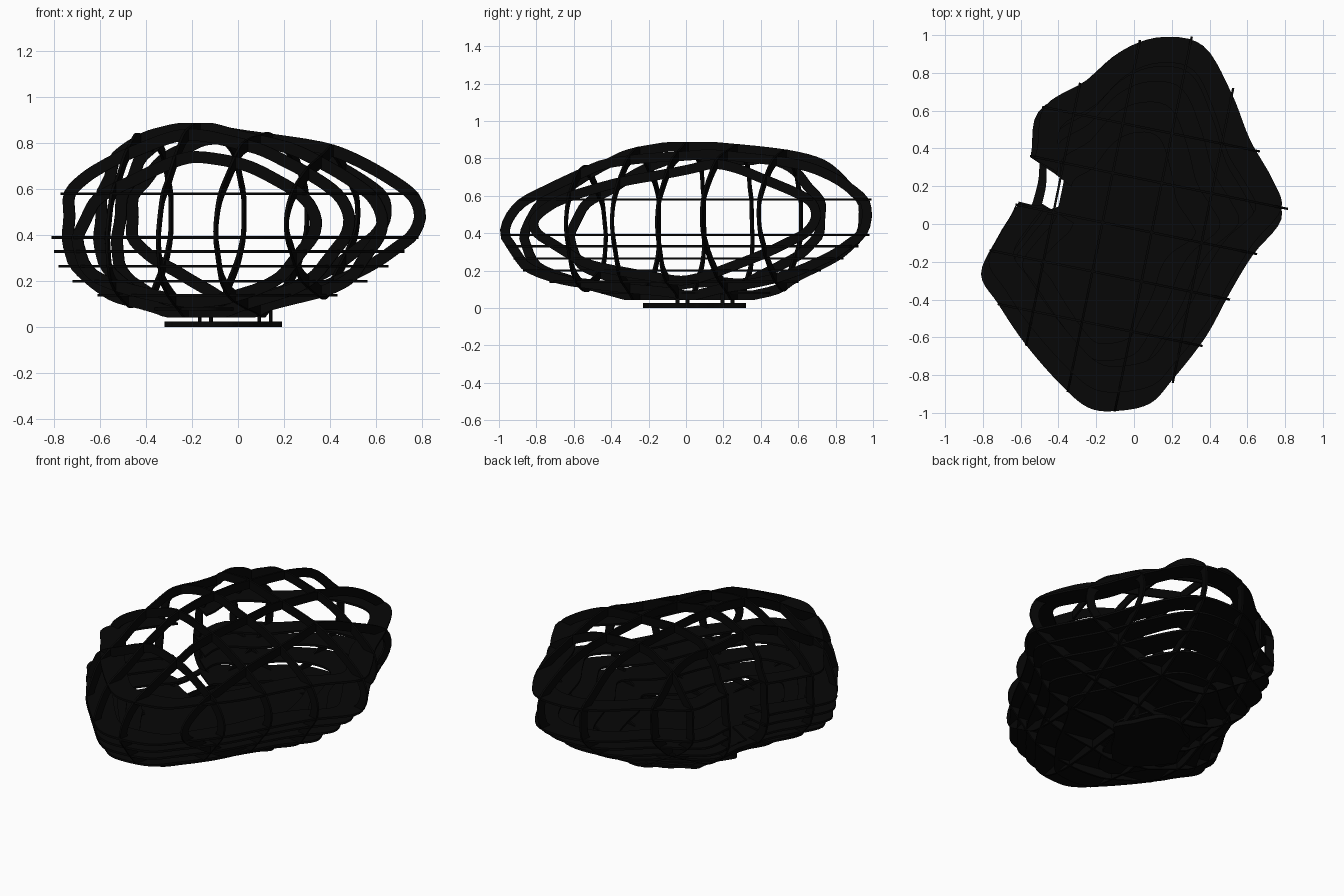
import bpy, bmesh, math
from mathutils import Vector

if "Cube" in bpy.data.objects:
    bpy.data.objects.remove(bpy.data.objects["Cube"])

A = math.radians(11.6)
U = Vector((math.cos(A), -math.sin(A), 0))   # rib grid axes
V = Vector((math.sin(A), math.cos(A), 0))
T = 0.012                                    # sheet thickness

black = bpy.data.materials.new("black_sheet")
black.diffuse_color = (0.002, 0.002, 0.002, 1)
black.use_nodes = True
black.node_tree.nodes["Principled BSDF"].inputs["Base Color"].default_value = black.diffuse_color

# widest plan outline of the shell
PLAN = [(.13, .99), (.35, .94), (.5, .68), (.6, .42), (.72, .2), (.77, .03), (.62, -.16),
        (.5, -.36), (.4, -.55), (.32, -.67), (.2, -.82), (.08, -.95), (-.1, -.99),
        (-.25, -.97), (-.4, -.84), (-.58, -.63), (-.72, -.42), (-.81, -.26), (-.72, -.06),
        (-.63, .1), (-.55, .36), (-.51, .6), (-.28, .75), (-.08, .92)]
# z, x range, y range of the shell at each height
LEVELS = [(.045, -.38, .12, -.36, .36), (.08, -.45, .2, -.5, .5), (.14, -.61, .43, -.73, .6),
          (.2, -.72, .56, -.87, .72), (.265, -.78, .65, -.92, .84), (.33, -.8, .72, -.96, .92),
          (.39, -.81, .78, -.99, .98), (.48, -.79, .81, -.97, 1.), (.58, -.77, .78, -.89, .99),
          (.66, -.69, .68, -.74, .91), (.74, -.63, .54, -.58, .82), (.8, -.53, .38, -.46, .72),
          (.85, -.42, .1, -.3, .5), (.885, -.28, -.08, -.1, .15)]


def spline(pts, n, closed):
    """Catmull-Rom resampling of tuples, n steps per span."""
    m, out = len(pts), []
    get = lambda i: pts[i % m] if closed else pts[max(0, min(m - 1, i))]
    for i in range(m if closed else m - 1):
        p = [get(i + k) for k in (-1, 0, 1, 2)]
        for j in range(n):
            t = j / n
            out.append(tuple(.5 * (2 * b + (c - a) * t + (2 * a - 5 * b + 4 * c - d) * t * t
                             + (3 * b - a - 3 * c + d) * t ** 3) for a, b, c, d in zip(*p)))
    return out if closed else out + [pts[-1]]


plan = spline(PLAN, 5, True)


def contour(l):
    z, x0, x1, y0, y1 = l
    return [Vector((x0 + (x + .81) / 1.58 * (x1 - x0), y0 + (y + .99) / 1.98 * (y1 - y0), z))
            for x, y in plan]


# guide shell, only used to be sliced
shell = bmesh.new()
rows = [[shell.verts.new(p) for p in contour(l)] for l in spline(LEVELS, 3, False)]
n = len(plan)
for a, b in zip(rows, rows[1:]):
    for i in range(n):
        j = (i + 1) % n
        shell.faces.new((a[i], a[j], b[j], b[i]))
shell.faces.new(rows[0])
shell.faces.new(rows[-1])


def section(normal, d, axis):
    """Outline of the shell cut by a vertical plane, as (along, z) points."""
    bm = shell.copy()
    cut = bmesh.ops.bisect_plane(bm, geom=bm.verts[:] + bm.edges[:] + bm.faces[:],
                                 plane_co=normal * d, plane_no=normal)["geom_cut"]
    pts = [Vector((v.co.dot(axis), v.co.z)) for v in cut if isinstance(v, bmesh.types.BMVert)]
    bm.free()
    c = Vector(((min(p.x for p in pts) + max(p.x for p in pts)) / 2, .42))
    pts.sort(key=lambda p: math.atan2(p.y - c.y, p.x - c.x))
    pts.append(pts[0])
    # even resampling by length
    acc = [0]
    for p, q in zip(pts, pts[1:]):
        acc.append(acc[-1] + (q - p).length)
    out, k, m = [], 0, 96
    for i in range(m):
        s = acc[-1] * i / m
        while acc[k + 1] < s:
            k += 1
        out.append(pts[k].lerp(pts[k + 1], (s - acc[k]) / max(1e-9, acc[k + 1] - acc[k])))
    return out


def sheet(name, outer, inner, skip=lambda p: False, thick=T):
    """Flat band between two loops (or a full plate), thickened."""
    bm = bmesh.new()
    a = [bm.verts.new(p) for p in outer]
    m = len(a)
    if inner is None:
        bm.faces.new(a)
    else:
        b = [bm.verts.new(p) for p in inner]
        for i in range(m):
            j = (i + 1) % m
            if not skip((outer[i] + outer[j]) / 2):
                bm.faces.new((a[i], a[j], b[j], b[i]))
    loose = [v for v in bm.verts if not v.link_faces]
    bmesh.ops.delete(bm, geom=loose, context='VERTS')
    me = bpy.data.meshes.new(name)
    bm.to_mesh(me)
    bm.free()
    me.materials.append(black)
    ob = bpy.data.objects.new(name, me)
    bpy.context.collection.objects.link(ob)
    mod = ob.modifiers.new("thickness", 'SOLIDIFY')
    mod.thickness, mod.offset = thick, 0


# vertical ring ribs, in both directions
def rib(name, normal, d, axis):
    pts = section(normal, d, axis)
    m = len(pts)
    loops = []
    for off in (.003, -.048):
        loop = []
        for i, p in enumerate(pts):
            t = (pts[(i + 2) % m] - pts[i - 2]).normalized()
            q = p + Vector((t.y, -t.x)) * off
            loop.append(normal * d + axis * q.x + Vector((0, 0, q.y)))
        loops.append(loop)
    sheet(name, *loops)


for i, d in enumerate((-.43, -.165, .1, .37)):
    rib(f"long_rib_{i + 1}", U, d, V)
for i, d in enumerate((-.56, -.29, -.025, .242, .51)):
    rib(f"cross_rib_{i + 1}", V, d, U)


# horizontal rings, open at the doorway on the left
def in_door(p):
    return p.dot(U) < -.4 and -.02 < p.dot(V) < .24


def ring(name, l, width):
    outer = contour(l)
    c = Vector(((l[1] + l[2]) / 2, (l[3] + l[4]) / 2, l[0]))
    sill = l[0] == .2                        # this ring runs on past the door as a thin strip
    inner = []
    for p in outer:
        w = .05 if sill and in_door(p) else width
        inner.append(c + (p - c) * (1 - w / (p - c).length))
    sheet(name, outer, inner, (lambda p: False) if sill else in_door)


WIDTHS = {.2: .24, .265: .2, .33: .17, .39: .15, .58: .14}
for l in LEVELS:
    if l[0] in WIDTHS:
        ring(f"ring_{int(l[0] * 1000)}", l, WIDTHS[l[0]])

# upper floor, cut back along the doorway
floor = [p if not in_door(p) else p + U * (-.41 - p.dot(U)) for p in contour(LEVELS[2])]
sheet("upper_floor", floor, None)
sheet("lower_floor", contour((.08, -.41, .13, -.45, .45)), None)
sheet("base_plate", contour((.013, -.32, .19, -.23, .32)), None, thick=.025)

# short legs joining the base to the ribs
for i, d in enumerate((-.165, .1)):
    for j, e in enumerate((-.025, .22)):
        bpy.ops.mesh.primitive_cube_add(size=1, location=U * d + V * e + Vector((0, 0, .045)),
                                        rotation=(0, 0, -A))
        leg = bpy.context.object
        leg.name = f"leg_{i + 1}_{j + 1}"
        leg.scale = (T, .02, .06)
        leg.data.materials.append(black)
shell.free()
